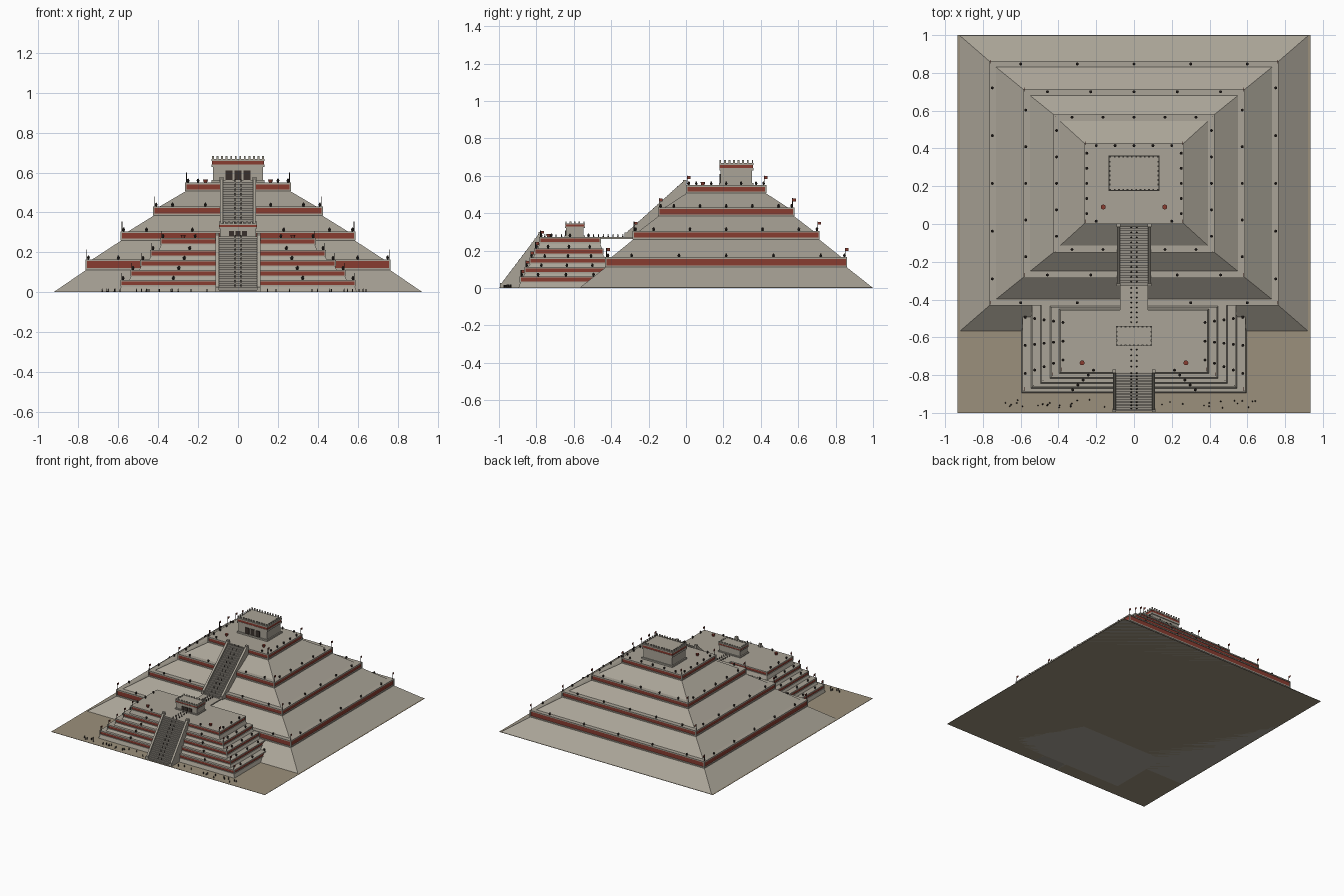
import bpy, bmesh, random
from mathutils import Matrix, Vector

if "Cube" in bpy.data.objects:
    bpy.data.objects.remove(bpy.data.objects["Cube"])
random.seed(4)


def material(name, rgb):
    m = bpy.data.materials.new(name)
    m.diffuse_color = (*rgb, 1)
    m.use_nodes = True
    m.node_tree.nodes["Principled BSDF"].inputs["Base Color"].default_value = m.diffuse_color
    return m


STONE = material("stone", (0.40, 0.37, 0.31))
STEP = material("step_stone", (0.30, 0.28, 0.24))
RED = material("red_plaster", (0.25, 0.045, 0.03))
DARK = material("dark", (0.04, 0.03, 0.025))
EARTH = material("earth", (0.33, 0.28, 0.20))


class Part:
    """Collects simple solids into one mesh object."""
    def __init__(self, name, mat):
        self.name, self.mat, self.bm = name, mat, bmesh.new()

    def frustum(self, lo, hi, z0, z1):
        # lo / hi are rectangles (x0, x1, y0, y1)
        rings = []
        for (x0, x1, y0, y1), z in ((lo, z0), (hi, z1)):
            rings.append([self.bm.verts.new((x, y, z)) for x, y in
                          ((x0, y0), (x1, y0), (x1, y1), (x0, y1))])
        a, b = rings
        self.bm.faces.new(a[::-1])
        self.bm.faces.new(b)
        for i in range(4):
            j = (i + 1) % 4
            self.bm.faces.new((a[i], a[j], b[j], b[i]))

    def box(self, x0, x1, y0, y1, z0, z1):
        r = (x0, x1, y0, y1)
        self.frustum(r, r, z0, z1)

    def cone(self, x, y, z, r0, r1, h, n=8):
        bmesh.ops.create_cone(self.bm, cap_ends=True, segments=n, radius1=r0, radius2=r1,
                              depth=h, matrix=Matrix.Translation((x, y, z + h / 2)))

    def ball(self, x, y, z, r):
        bmesh.ops.create_icosphere(self.bm, subdivisions=1, radius=r,
                                   matrix=Matrix.Translation((x, y, z)))

    def extrude_x(self, pts, x0, x1):
        # side profile of (y, z) points pushed along x
        f = self.bm.faces.new([self.bm.verts.new((x0, y, z)) for y, z in pts])
        new = bmesh.ops.extrude_face_region(self.bm, geom=[f])["geom"]
        bmesh.ops.translate(self.bm, vec=Vector((x1 - x0, 0, 0)),
                            verts=[v for v in new if isinstance(v, bmesh.types.BMVert)])

    def done(self):
        bmesh.ops.recalc_face_normals(self.bm, faces=self.bm.faces[:])
        me = bpy.data.meshes.new(self.name)
        self.bm.to_mesh(me)
        self.bm.free()
        me.materials.append(self.mat)
        bpy.context.collection.objects.link(bpy.data.objects.new(self.name, me))


def inset(r, d):
    return (r[0] + d, r[1] - d, r[2] + d, r[3] - d)


bowls, figures = Part("incense_bowls", DARK), Part("figures", DARK)
poles, flags = Part("flag_poles", DARK), Part("flags", RED)


def bowl(x, y, z):
    bowls.cone(x, y, z, 0.004, 0.008, 0.012)
    bowls.ball(x, y, z + 0.014, 0.006)


def flag(x, y, z, h=0.05):
    poles.cone(x, y, z, 0.002, 0.002, h, 6)
    flags.box(x - 0.001, x + 0.001, y, y + 0.018, z + h - 0.017, z + h - 0.002)


def figure(x, y, z):
    figures.cone(x, y, z, 0.004, 0.002, 0.011, 6)
    figures.ball(x, y, z + 0.013, 0.003)


def band(stone, red, r, z0, z1, lip):
    # framed vertical panel with a red recess
    stone.frustum(r, r, z0, z0 + lip)
    stone.frustum(r, r, z1 - lip, z1)
    q = inset(r, 0.005)
    red.frustum(q, q, z0 + lip, z1 - lip)
    for x in (r[0], r[1] - 0.007):
        for y in (r[2], r[3] - 0.007):
            stone.box(x, x + 0.007, y, y + 0.007, z0, z1)


# ground sheet
g = Part("ground", EARTH)
g.box(-0.935, 0.935, -1, 1, 0, 0.002)
g.done()

# great pyramid: foot, band rectangle, z foot, z band, z top
stone, red = Part("great_pyramid", STONE), Part("great_pyramid_bands", RED)
tiers = [((0.925, -0.57, 1.0), (0.765, -0.432, 0.862), 0, 0.112, 0.165),
         ((0.73, -0.398, 0.83), (0.588, -0.285, 0.715), 0.165, 0.26, 0.305),
         ((0.55, -0.25, 0.68), (0.425, -0.15, 0.58), 0.305, 0.385, 0.43),
         ((0.392, -0.115, 0.545), (0.265, 0.0, 0.43), 0.43, 0.507, 0.55)]
for foot, top, z0, z1, z2 in tiers:
    lo = (-foot[0], foot[0], foot[1], foot[2])
    hi = (-top[0], top[0], top[1], top[2])
    stone.frustum(lo, inset(hi, 0.004), z0, z1)
    band(stone, red, hi, z1, z2, 0.009)
    x, y0, y1 = top[0] - 0.015, top[1] + 0.015, top[2] - 0.015
    yc, hy = (y0 + y1) / 2, (y1 - y0) / 2
    for k in (-0.8, -0.4, 0, 0.4, 0.8):
        bowl(k * x, y1, z2)
        if abs(k * x) > 0.12:
            bowl(k * x, y0, z2)
        for s in (-1, 1):
            bowl(s * x, yc + k * hy, z2)
    for s in (-1, 1):
        for y in (y0 - 0.008, y1 + 0.004):
            flag(s * (x + 0.008), y, z2)
stone.done()
red.done()

# front platform: stacked low tiers
stone, red = Part("front_platform", STONE), Part("front_platform_bands", RED)
tops = [0, 0.062, 0.112, 0.162, 0.212, 0.272]
for i in range(5):
    x, y0, y1 = 0.59 - 0.05 * i, -0.89 + 0.026 * i, -0.395 - 0.015 * i
    z0, z2 = tops[i], tops[i + 1]
    hi = (-x, x, y0, y1)
    zb = z2 - 0.034
    stone.frustum(inset(hi, -0.006), inset(hi, 0.004), z0, zb)
    band(stone, red, hi, zb, z2, 0.007)
    for s in (-1, 1):
        for k in (0.2, 0.5, 0.8):
            bowl(s * (x - 0.014), y0 + k * (y1 - y0), z2)
        bowl(s * x * 0.55, y0 + 0.012, z2)
        flag(s * (x - 0.008), y0 + 0.008, z2, 0.035)
stone.box(-0.075, 0.075, -0.47, -0.28, 0.262, 0.272)
stone.done()
red.done()


# stairways with side ramps and end blocks
def stair(name, half, y0, z0, y1, z1, n):
    dy, dz = (y1 - y0) / n, (z1 - z0) / n
    pts = [(y0, z0)]
    for i in range(n):
        pts += [(y0 + i * dy, z0 + (i + 1) * dz), (y0 + (i + 1) * dy, z0 + (i + 1) * dz)]
    pts.append((y1, z0))
    s = Part(name + "_steps", STEP)
    s.extrude_x(pts, -half + 0.01, half - 0.01)
    s.done()
    r = Part(name + "_ramps", STONE)
    for side in (-1, 1):
        a, b = sorted((side * half, side * (half - 0.016)))
        r.extrude_x([(y0, z0), (y0, z0 + 0.02), (y1, z1 + 0.02), (y1 + 0.012, z1 + 0.02),
                     (y1 + 0.012, z0)], a, b)
        for y, z in ((y0, z0), (y1, z1)):
            r.box(a - 0.002, b + 0.002, y - 0.004, y + 0.014, z, z + 0.026)
        for i in range(1, n, 2):
            figure(side * 0.015, y0 + (i + 0.5) * dy, z0 + (i + 1) * dz)
    r.done()


stair("upper_stair", 0.09, -0.325, 0.27, -0.012, 0.552, 24)
stair("lower_stair", 0.112, -0.99, 0.0, -0.785, 0.272, 24)


# temples with three doors, red frieze and battlements
def temple(name, hx, y0, y1, z, h, door_w, door_gap, door_h):
    w, r, d = Part(name + "_walls", STONE), Part(name + "_frieze", RED), Part(name + "_doors", DARK)
    body = (-hx, hx, y0, y1)
    w.frustum(inset(body, -0.004), inset(body, -0.004), z, z + h * 0.1)
    w.frustum(inset(body, 0.004), inset(body, 0.004), z, z + h * 0.68)
    top = inset(body, -0.002)
    w.frustum(top, top, z + h * 0.66, z + h * 0.78)
    r.frustum(body, body, z + h * 0.78, z + h * 0.92)
    w.frustum(top, top, z + h * 0.92, z + h)
    for k in (-1, 0, 1):
        c = k * door_gap
        d.box(c - door_w / 2, c + door_w / 2, y0 - 0.001, y0 + 0.02,
              z + h * 0.1, z + h * 0.1 + door_h)
    m, t = 0.009, h * 0.14
    nx, ny = round(hx * 2 / 0.024), round((y1 - y0) / 0.024)
    for i in range(nx + 1):
        x = -hx + (2 * hx - m) * i / nx
        for y in (y0, y1 - 0.006):
            w.box(x, x + m, y, y + 0.006, z + h, z + h + t)
    for i in range(1, ny):
        y = y0 + (y1 - y0 - m) * i / ny
        for x in (-hx, hx - 0.006):
            w.box(x, x + 0.006, y, y + m, z + h, z + h + t)
    for p in (w, r, d):
        p.done()


temple("upper_temple", 0.13, 0.18, 0.358, 0.55, 0.117, 0.034, 0.045, 0.048)
temple("lower_temple", 0.094, -0.645, -0.543, 0.272, 0.072, 0.024, 0.032, 0.028)

# round red braziers
br = Part("braziers", RED)
for s in (-1, 1):
    for x, y, z in ((0.163, 0.09, 0.55), (0.275, -0.735, 0.272)):
        br.cone(s * x, y, z, 0.008, 0.013, 0.016, 12)
br.done()

# people on the ground, the bridge and the summit
for i in range(40):
    x = random.uniform(-0.75, 0.75)
    if abs(x) > 0.13:
        figure(x, random.uniform(-0.975, -0.93), 0.002)
for i in range(8):
    for s in (-1, 1):
        figure(s * 0.015, -0.52 + i * 0.026, 0.272)
        if i % 2:
            figure(s * 0.015, -0.77 + i * 0.015, 0.272)
for p in (bowls, figures, poles, flags):
    p.done()
